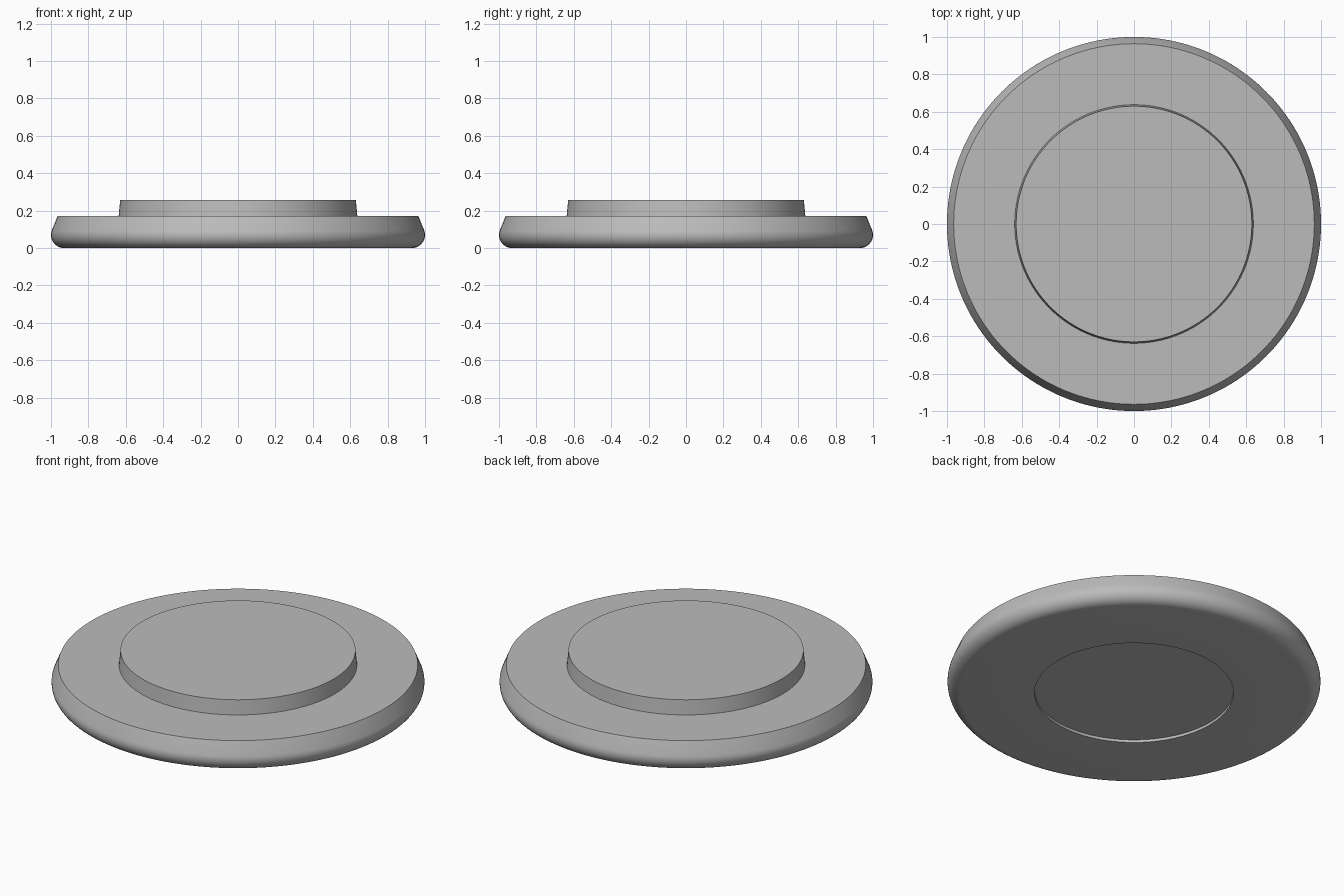
import bpy, bmesh
from math import sin, cos, pi, radians

cube = bpy.data.objects.get("Cube")
if cube:
    bpy.data.objects.remove(cube, do_unlink=True)

SEGMENTS = 160

# Plain grey finish
grey = bpy.data.materials.new("plain grey")
grey.use_nodes = True
colour = (0.5, 0.5, 0.5, 1)
grey.diffuse_color = colour
grey.node_tree.nodes["Principled BSDF"].inputs["Base Color"].default_value = colour


def lathe(name, profile):
    """Spin a radius/height profile about z, with smooth sides and crisp edges."""
    bm = bmesh.new()
    verts = [bm.verts.new((r, 0, z)) for r, z in profile]
    edges = [bm.edges.new(pair) for pair in zip(verts, verts[1:])]
    bmesh.ops.spin(bm, geom=verts + edges, cent=(0, 0, 0), axis=(0, 0, 1),
                   angle=2 * pi, steps=SEGMENTS, use_duplicate=False)
    bmesh.ops.remove_doubles(bm, verts=bm.verts, dist=1e-5)
    bmesh.ops.recalc_face_normals(bm, faces=bm.faces)
    mesh = bpy.data.meshes.new(name)
    bm.to_mesh(mesh)
    bm.free()
    mesh.materials.append(grey)
    obj = bpy.data.objects.new(name, mesh)
    bpy.context.collection.objects.link(obj)
    bpy.ops.object.select_all(action="DESELECT")
    obj.select_set(True)
    bpy.context.view_layer.objects.active = obj
    bpy.ops.object.shade_smooth_by_angle(angle=radians(25))
    return obj


# Rounded lower rim, from the flat underside up to the sloping side
fillet = 0.07
rim = [(1 - fillet + fillet * cos(radians(a)), fillet + fillet * sin(radians(a)))
       for a in range(-90, 21, 10)]

# Whole disc: recessed underside, rounded rim, flat shoulder, raised centre
underside = [(0, 0.016), (0.533, 0.016), (0.533, 0)]
shoulder = [(0.964, 0.172), (0.638, 0.172)]
raised_top = [(0.63, 0.258), (0, 0.258)]
lathe("round_stepped_base", underside + rim + shoulder + raised_top)
